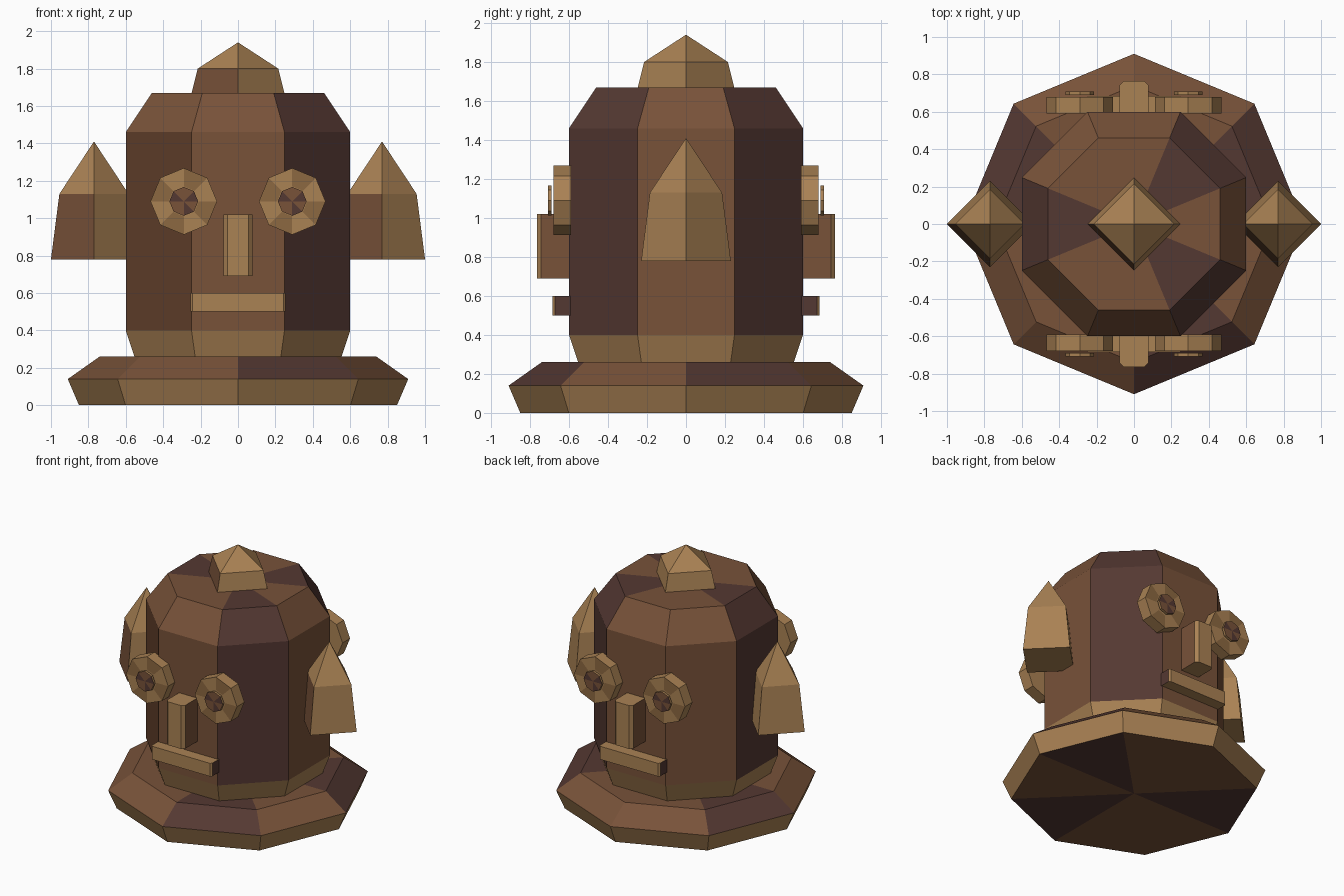
import bpy, bmesh, math
from mathutils import Matrix

if "Cube" in bpy.data.objects:
    bpy.data.objects.remove(bpy.data.objects["Cube"])


def material(name, hex_code):
    rgb = [int(hex_code[i:i + 2], 16) / 255 for i in (0, 2, 4)]
    lin = [c / 12.92 if c <= 0.04045 else ((c + 0.055) / 1.055) ** 2.4 for c in rgb]
    m = bpy.data.materials.new(name)
    m.diffuse_color = (*lin, 1)
    m.use_nodes = True
    m.node_tree.nodes["Principled BSDF"].inputs["Base Color"].default_value = m.diffuse_color
    return m


MATS = [material("light_tan", "AA8254"), material("mid_tan", "8C6841"),
        material("brown", "785239"), material("umber", "64422C"),
        material("dark_maroon", "543832")]
TAN, MID, BROWN, UMBER, DARK = range(5)


def finish(name, bm, matrix=None):
    bmesh.ops.recalc_face_normals(bm, faces=bm.faces)
    if matrix is not None:
        bm.transform(matrix)
    me = bpy.data.meshes.new(name)
    bm.to_mesh(me)
    bm.free()
    for m in MATS:
        me.materials.append(m)
    ob = bpy.data.objects.new(name, me)
    bpy.context.collection.objects.link(ob)
    return ob


def lathe(name, rings, sides, start, rule, matrix=None):
    """Faceted solid from (radius, z) rings; rule(level, sector) gives the colour."""
    bm = bmesh.new()
    loops = []
    for r, z in rings:
        if r == 0:
            loops.append([bm.verts.new((0, 0, z))] * sides)
        else:
            angles = [math.radians(start + 360 * i / sides) for i in range(sides)]
            loops.append([bm.verts.new((r * math.cos(a), r * math.sin(a), z)) for a in angles])
    for k in range(len(loops) - 1):
        a, b = loops[k], loops[k + 1]
        for i in range(sides):
            j = (i + 1) % sides
            quad = list(dict.fromkeys((a[i], a[j], b[j], b[i])))
            bm.faces.new(quad).material_index = rule(k, i)
    return finish(name, bm, matrix)


def chamfered_bar(name, w, y0, y1, z0, z1, c, side_colour, matrix):
    """Upright bar with its two front vertical edges cut off."""
    bm = bmesh.new()
    outline = [(-w, y0), (-w, y1 + c), (-w + c, y1), (w - c, y1), (w, y1 + c), (w, y0)]
    lo = [bm.verts.new((x, y, z0)) for x, y in outline]
    hi = [bm.verts.new((x, y, z1)) for x, y in outline]
    bm.faces.new(lo)
    bm.faces.new(hi)
    n = len(outline)
    for i in range(n):
        f = bm.faces.new((lo[i], lo[(i + 1) % n], hi[(i + 1) % n], hi[i]))
        f.material_index = side_colour if i in (0, 4) else TAN
    return finish(name, bm, matrix)


def patch(i):
    # three of every eight sectors are dark
    return DARK if i in (0, 3, 6) else BROWN


# base: flared collar, tan rim
lathe("base", [(0, 0), (0.85, 0), (0.91, 0.14), (0.74, 0.26), (0, 0.26)], 8, 0,
      lambda k, i: TAN if k == 1 else patch(i))


# head: octagonal barrel with flat front, tan lower bevel
def head_rule(k, i):
    if k == 1:
        return TAN
    if k == 2 and i == 4:
        return UMBER
    return patch(i)


f = 1 / math.cos(math.pi / 8)
lathe("head", [(0, 0.25), (0.55 * f, 0.25), (0.6 * f, 0.40), (0.6 * f, 1.46),
               (0.46 * f, 1.67), (0, 1.67)], 8, 22.5, head_rule)


# ears and top knob: four-sided spikes
def spike_rule(k, i):
    return BROWN if k == 1 and i == 2 else TAN


for side, x in (("left", -0.77), ("right", 0.77)):
    lathe(side + "_ear", [(0, 0.78), (0.23, 0.78), (0.185, 1.13), (0, 1.41)], 4, 0,
          spike_rule, Matrix.Translation((x, 0, 0)))
lathe("top_knob", [(0, 1.66), (0.25, 1.66), (0.215, 1.80), (0, 1.94)], 4, 0, spike_rule)

# the same face on front and back
for end, turn in (("front", 0), ("back", math.pi)):
    spin = Matrix.Rotation(turn, 4, 'Z')
    for side, x in (("left", -0.29), ("right", 0.29)):
        m = spin @ Matrix.Translation((x, 0, 1.09)) @ Matrix.Rotation(math.pi / 2, 4, 'X')
        lathe(f"{end}_{side}_eye_ring",
              [(0, 0.59), (0.178, 0.59), (0.178, 0.68), (0.08, 0.68), (0, 0.68)], 8, 0,
              lambda k, i: MID if k == 2 and i % 2 else TAN, m)
        lathe(f"{end}_{side}_pupil",
              [(0, 0.69), (0.077, 0.69), (0.077, 0.708), (0, 0.708)], 8, 0,
              lambda k, i: (patch(i) if k == 2 else TAN), m)
    chamfered_bar(end + "_nose", 0.077, -0.59, -0.765, 0.69, 1.02, 0.022, BROWN, spin)
    chamfered_bar(end + "_mouth", 0.255, -0.59, -0.685, 0.50, 0.60, 0.012, DARK, spin)
